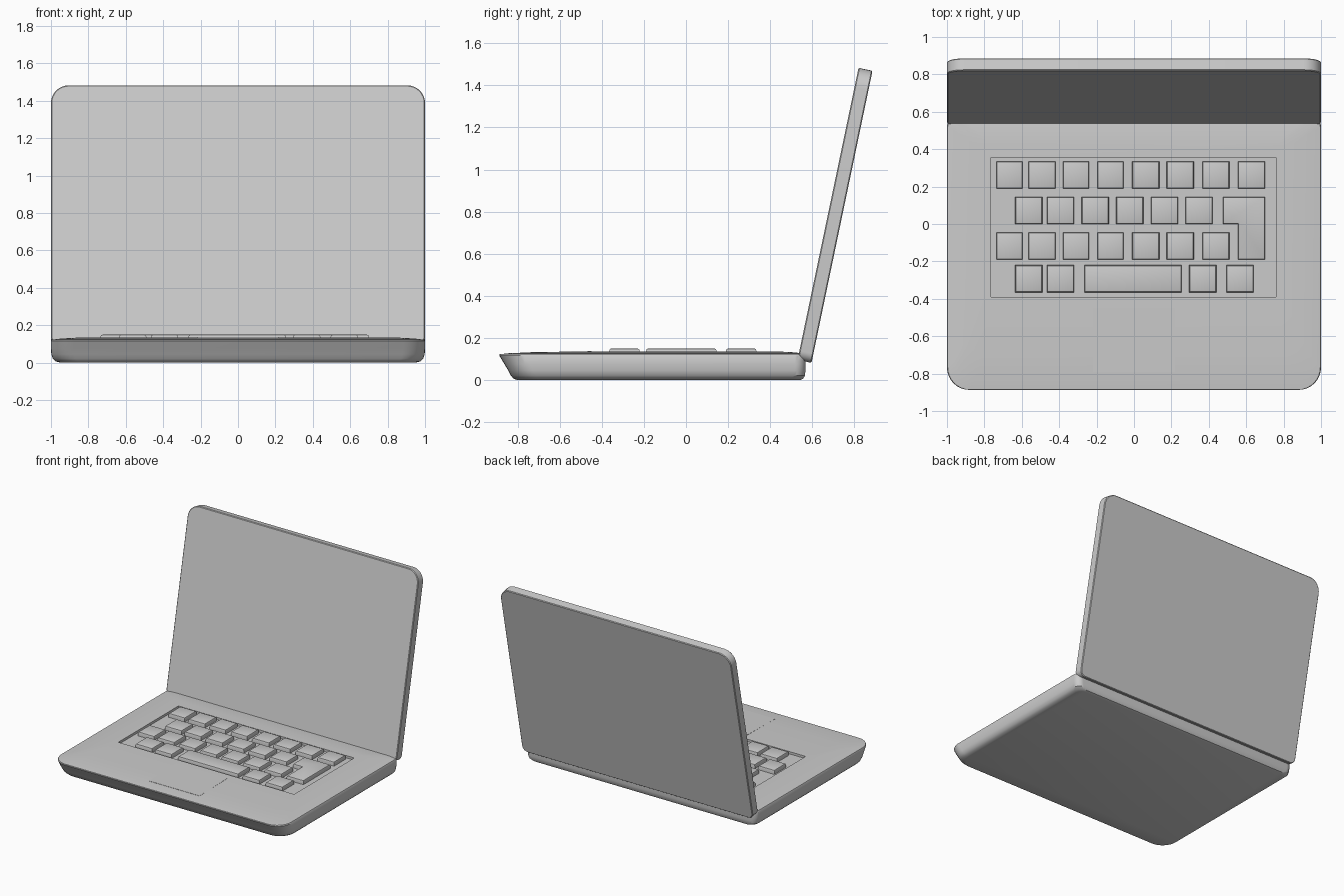
import bpy, bmesh
from math import sin, cos, pi, radians
from mathutils import Matrix

if "Cube" in bpy.data.objects:
    bpy.data.objects.remove(bpy.data.objects["Cube"])

TILT = radians(11.8)
# lid space: x across, y up along the screen, z towards the back
LID = Matrix(((1, 0, 0, 0),
              (0, sin(TILT), cos(TILT), 0.53),
              (0, cos(TILT), -sin(TILT), 0.095),
              (0, 0, 0, 1)))


def finish(name, bm, matrix=None):
    if matrix:
        bm.transform(matrix)
    bmesh.ops.recalc_face_normals(bm, faces=bm.faces)
    mesh = bpy.data.meshes.new(name)
    bm.to_mesh(mesh)
    bm.free()
    ob = bpy.data.objects.new(name, mesh)
    bpy.context.collection.objects.link(ob)
    return ob


def activate(ob):
    bpy.ops.object.select_all(action='DESELECT')
    ob.select_set(True)
    bpy.context.view_layer.objects.active = ob


def smooth(ob, angle=30):
    activate(ob)
    bpy.ops.object.shade_smooth_by_angle(angle=radians(angle))


def outline(x, y0, y1, r0, r1, n=8):
    """Rounded rectangle, radius r0 at the y0 corners and r1 at the y1 corners."""
    pts = []
    for cx, cy, r, a in ((x - r0, y0 + r0, r0, -pi / 2), (x - r1, y1 - r1, r1, 0),
                         (r1 - x, y1 - r1, r1, pi / 2), (r0 - x, y0 + r0, r0, pi)):
        pts += [(cx + r * cos(a + pi / 2 * i / n), cy + r * sin(a + pi / 2 * i / n))
                for i in range(n + 1)]
    return pts


def loft(name, layers, matrix=None):
    """Stack of outlines, each layer = (z, half width, y0, y1, r0, r1)."""
    bm = bmesh.new()
    rings = [[bm.verts.new((px, py, z)) for px, py in outline(*rest)]
             for z, *rest in layers]
    for a, b in zip(rings, rings[1:]):
        for i in range(len(a)):
            j = (i + 1) % len(a)
            bm.faces.new((a[i], a[j], b[j], b[i]))
    bm.faces.new(rings[0])
    bm.faces.new(rings[-1])
    return finish(name, bm, matrix)


def box(name, x0, x1, y0, y1, z0, z1, matrix=None):
    bm = bmesh.new()
    bmesh.ops.create_cube(bm, size=1)
    for v in bm.verts:
        v.co = ((x0 + x1) / 2 + v.co.x * (x1 - x0), (y0 + y1) / 2 + v.co.y * (y1 - y0),
                (z0 + z1) / 2 + v.co.z * (z1 - z0))
    return finish(name, bm, matrix)


def cut(ob, cutter):
    cutter.hide_render = True
    mod = ob.modifiers.new("cut", 'BOOLEAN')
    mod.operation = 'DIFFERENCE'
    mod.solver = 'EXACT'
    mod.object = cutter
    activate(ob)
    bpy.ops.object.modifier_apply(modifier=mod.name)
    bpy.data.objects.remove(cutter)


def key(name, pts, z0=0.11, z1=0.15, taper=0.012):
    """Key cap: straight prism with a bevelled top rim."""
    bm = bmesh.new()
    low = [bm.verts.new((x, y, z0)) for x, y in pts]
    top = [bm.verts.new((x, y, z1)) for x, y in pts]
    n = len(pts)
    for i in range(n):
        j = (i + 1) % n
        bm.faces.new((low[i], low[j], top[j], top[i]))
    bm.faces.new(low[::-1])
    face = bm.faces.new(top)
    bm.normal_update()
    bmesh.ops.bevel(bm, geom=list(face.edges), offset=taper, segments=2,
                    profile=0.5, affect='EDGES')
    return smooth(finish(name, bm), 40)


# Base body: undercut front, rounded sides, slightly domed top
base = loft("base", [
    (0.000, 0.950, -0.805, 0.545, 0.11, 0.06),
    (0.006, 0.975, -0.820, 0.557, 0.12, 0.06),
    (0.020, 0.990, -0.832, 0.565, 0.12, 0.05),
    (0.045, 0.998, -0.845, 0.568, 0.12, 0.05),
    (0.075, 1.000, -0.863, 0.569, 0.12, 0.05),
    (0.115, 1.000, -0.887, 0.569, 0.12, 0.05),
    (0.122, 0.996, -0.886, 0.568, 0.12, 0.05),
    (0.127, 0.960, -0.840, 0.550, 0.11, 0.05),
    (0.132, 0.890, -0.700, 0.500, 0.09, 0.05),
    (0.135, 0.810, -0.440, 0.440, 0.03, 0.03)])
cut(base, box("keyboard_cutter", -0.765, 0.76, -0.39, 0.355, 0.117, 0.3))
cut(base, box("hinge_cutter", -1.2, 1.2, -0.005, 0.3, -0.002, 0.3, LID))
smooth(base)

# Touchpad, barely proud of the palm rest and following its slope
pad = box("touchpad", -0.22, 0.22, -0.79, -0.45, 0.10, 0.136)
for v in pad.data.vertices:
    if v.co.z > 0.12:
        v.co.z = 0.1365 if v.co.y > -0.6 else 0.1305

# Lid with sunken screen
lid = loft("lid", [
    (0.000, 0.995, 0.005, 1.413, 0.04, 0.09),
    (0.005, 1.000, 0.000, 1.418, 0.045, 0.095),
    (0.063, 1.000, 0.000, 1.418, 0.045, 0.095),
    (0.068, 0.995, 0.005, 1.413, 0.04, 0.09)], LID)
cut(lid, box("screen_cutter", -0.92, 0.91, 0.05, 1.36, -0.1, 0.02, LID))
smooth(lid)

# Keys, row by row: (y0, y1, [(x0, x1), ...])
full = [(-0.735, -0.595), (-0.565, -0.42), (-0.38, -0.24), (-0.195, -0.055),
        (-0.01, 0.135), (0.175, 0.32), (0.365, 0.51), (0.555, 0.70)]
offset = [(-0.635, -0.49), (-0.465, -0.32), (-0.28, -0.135), (-0.095, 0.05),
          (0.09, 0.235), (0.275, 0.42)]
bottom = offset[:2] + [(-0.265, 0.255), (0.295, 0.44), (0.495, 0.64)]
for r, (y0, y1, spans) in enumerate([(0.19, 0.335, full), (0.0, 0.145, offset),
                                     (-0.19, -0.045, full[:-1]), (-0.365, -0.22, bottom)]):
    for i, (x0, x1) in enumerate(spans):
        key(f"key_{r + 1}_{i + 1}", [(x0, y0), (x1, y0), (x1, y1), (x0, y1)])
key("enter_key", [(0.555, -0.19), (0.70, -0.19), (0.70, 0.145),
                  (0.475, 0.145), (0.475, 0.0), (0.555, 0.0)])
